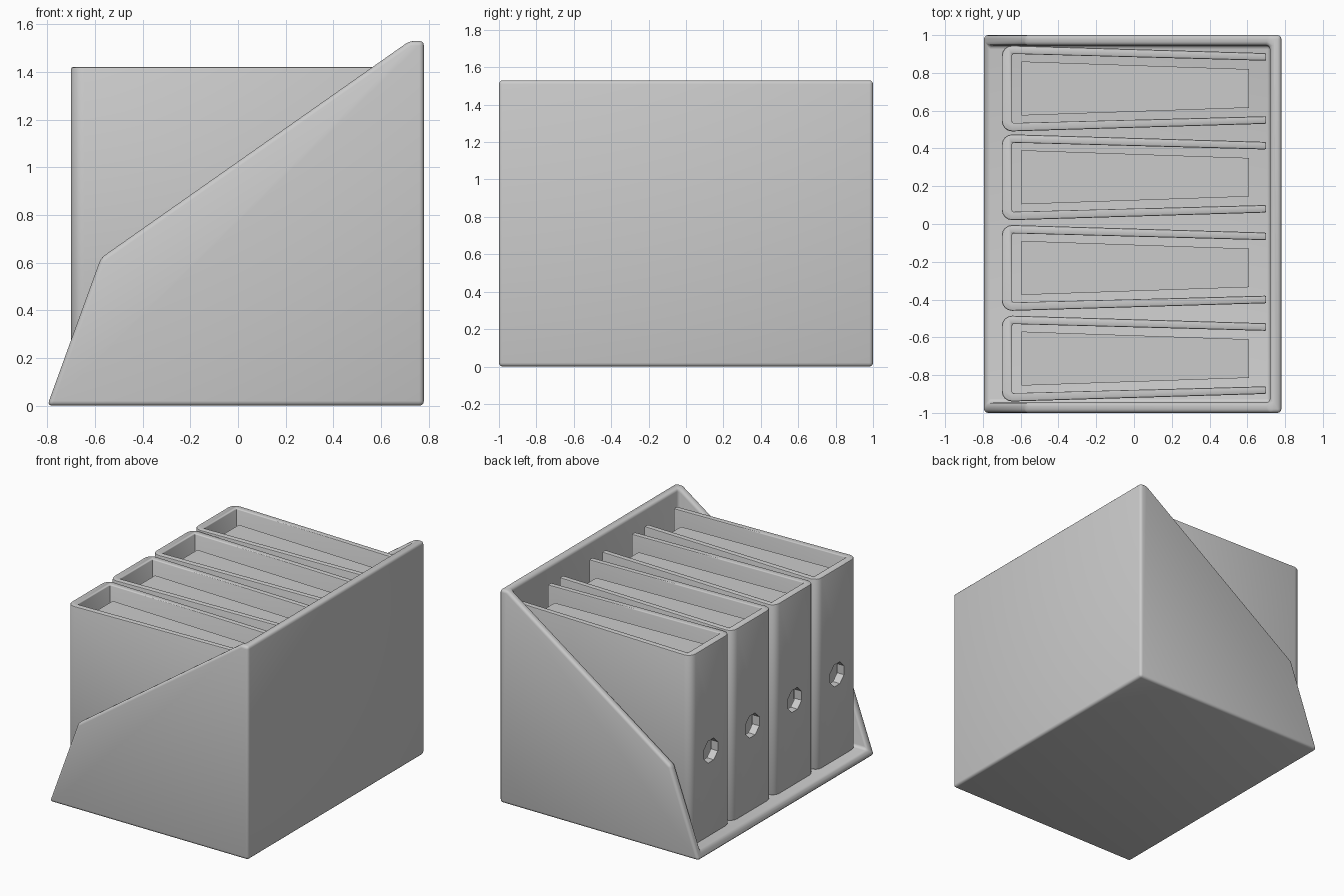
import bpy, bmesh, math
from mathutils import Vector

if "Cube" in bpy.data.objects:
    bpy.data.objects.remove(bpy.data.objects["Cube"])


def prism(name, pts, direction):
    """Extrude a closed 3D outline along a direction."""
    bm = bmesh.new()
    face = bm.faces.new([bm.verts.new(p) for p in pts])
    ext = bmesh.ops.extrude_face_region(bm, geom=[face])
    moved = [g for g in ext["geom"] if isinstance(g, bmesh.types.BMVert)]
    bmesh.ops.translate(bm, verts=moved, vec=Vector(direction))
    bmesh.ops.recalc_face_normals(bm, faces=bm.faces[:])
    me = bpy.data.meshes.new(name)
    bm.to_mesh(me)
    bm.free()
    ob = bpy.data.objects.new(name, me)
    bpy.context.collection.objects.link(ob)
    return ob


def activate(ob):
    bpy.ops.object.select_all(action='DESELECT')
    ob.select_set(True)
    bpy.context.view_layer.objects.active = ob


def cut(ob, cutter):
    mod = ob.modifiers.new("cut", 'BOOLEAN')
    mod.operation, mod.solver, mod.object = 'DIFFERENCE', 'EXACT', cutter
    activate(ob)
    bpy.ops.object.modifier_apply(modifier=mod.name)
    bpy.data.objects.remove(cutter)


def round_edges(ob, width, segments, angle):
    mod = ob.modifiers.new("round", 'BEVEL')
    mod.width, mod.segments = width, segments
    mod.limit_method, mod.angle_limit = 'ANGLE', math.radians(angle)
    activate(ob)
    bpy.ops.object.modifier_apply(modifier=mod.name)


def smooth(ob):
    activate(ob)
    bpy.ops.object.shade_smooth_by_angle(angle=math.radians(35))


# Open-fronted file holder: sloped side profile, hollowed by a box
side = [(-0.80, 0.0), (0.78, 0.0), (0.78, 1.53), (0.72, 1.53), (-0.575, 0.62)]
holder = prism("file_holder", [(x, -1, z) for x, z in side], (0, 2, 0))
hollow = prism("hollow_cutter",
               [(-2, -0.945, 0.05), (0.72, -0.945, 0.05),
                (0.72, 0.945, 0.05), (-2, 0.945, 0.05)], (0, 0, 3))
cut(holder, hollow)
round_edges(holder, 0.02, 3, 15)
smooth(holder)

# Half outline of a binder: rounded spine and a cover that tapers to the back
R = 0.055
corner = [(-0.70 + R - R * math.cos(a), 0.227 - R + R * math.sin(a))
          for a in (i * math.pi / 8 for i in range(5))]
outer = corner + [(0.70, 0.187)]
inner = [(0.70, 0.147), (-0.645, 0.183)]
half = outer + inner
binder_outline = half + [(x, -y) for x, y in reversed(half)]
paper_outline = [(-0.595, -0.143), (0.61, -0.102), (0.61, 0.102), (-0.595, 0.143)]

for n, cy in enumerate((-0.7125, -0.2325, 0.2475, 0.7175), 1):
    # Cover with finger hole in the spine
    binder = prism(f"binder_cover_{n}",
                   [(x, y + cy, 0.052) for x, y in binder_outline], (0, 0, 1.368))
    round_edges(binder, 0.008, 2, 50)
    ring = [(-0.8, cy + 0.085 * math.cos(a), 0.66 + 0.085 * math.sin(a))
            for a in (i * math.pi / 4 + math.pi / 8 for i in range(8))]
    cut(binder, prism("finger_hole_cutter", ring, (0.19, 0, 0)))
    smooth(binder)
    # Block of paper inside
    prism(f"paper_block_{n}",
          [(x, y + cy, 0.06) for x, y in paper_outline], (0, 0, 1.27))
